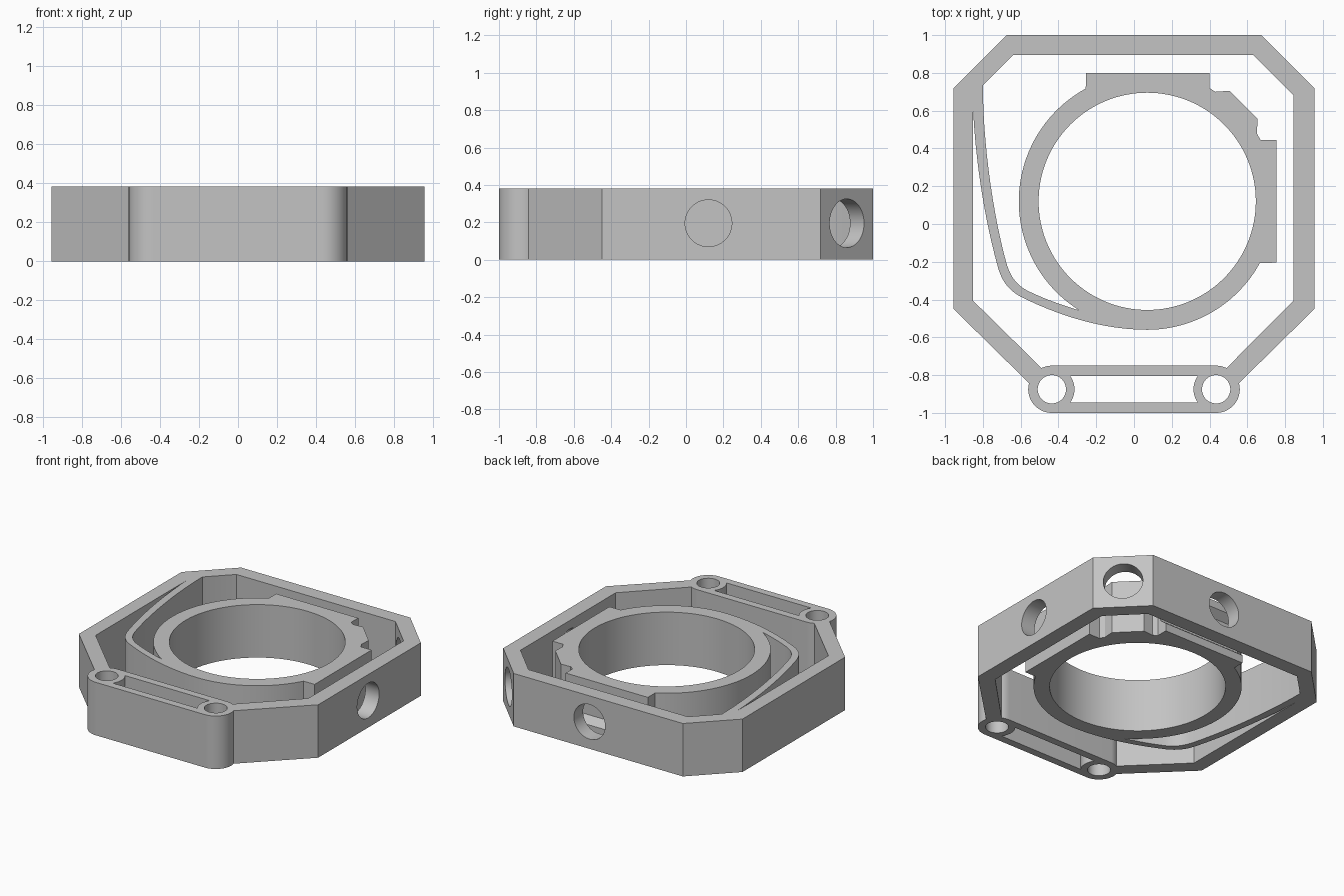
import bpy, bmesh, math
from mathutils import Vector, Matrix
from mathutils.geometry import interpolate_bezier

cube = bpy.data.objects.get("Cube")
if cube:
    bpy.data.objects.remove(cube, do_unlink=True)

H = 0.382                      # height of the whole plate
RING = (0.07, 0.12)            # centre of the lens-like ring
EAR_X, EAR_Y, EAR_R = 0.435, -0.875, 0.125

grey = bpy.data.materials.new("plain_grey")
grey.use_nodes = True
grey.diffuse_color = (0.55, 0.55, 0.55, 1)
grey.node_tree.nodes["Principled BSDF"].inputs["Base Color"].default_value = grey.diffuse_color


def arc(cx, cy, r, a0, a1, n=24):
    angles = [math.radians(a0 + (a1 - a0) * i / n) for i in range(n + 1)]
    return [(cx + r * math.cos(a), cy + r * math.sin(a)) for a in angles]


def circle(cx, cy, r, n=96):
    return arc(cx, cy, r, 0, 360, n)[:-1]


def bezier(*pts, n=14):
    pts = [Vector((x, y, 0)) for x, y in pts]
    return [(p.x, p.y) for p in interpolate_bezier(*pts, n)]


def prism(name, outline, z0=0.0, z1=H, matrix=None):
    """Extrude a flat outline between two heights, then place it."""
    bm = bmesh.new()
    face = bm.faces.new([bm.verts.new((x, y, z0)) for x, y in outline])
    top = bmesh.ops.extrude_face_region(bm, geom=[face])["geom"]
    bmesh.ops.translate(bm, vec=(0, 0, z1 - z0),
                        verts=[g for g in top if isinstance(g, bmesh.types.BMVert)])
    if matrix:
        bm.transform(matrix)
    bmesh.ops.recalc_face_normals(bm, faces=bm.faces)
    mesh = bpy.data.meshes.new(name)
    bm.to_mesh(mesh)
    bm.free()
    mesh.materials.append(grey)
    obj = bpy.data.objects.new(name, mesh)
    bpy.context.collection.objects.link(obj)
    return obj


def cut(target, cutter):
    cutter.hide_render = True
    mod = target.modifiers.new("cut", "BOOLEAN")
    mod.operation, mod.solver, mod.object = "DIFFERENCE", "EXACT", cutter
    activate(target)
    bpy.ops.object.modifier_apply(modifier=mod.name)
    bpy.data.objects.remove(cutter, do_unlink=True)


def activate(obj):
    bpy.ops.object.select_all(action="DESELECT")
    obj.select_set(True)
    bpy.context.view_layer.objects.active = obj


# Outer frame: chamfered box with two rounded ears at the front
frame = prism("outer_frame",
              [(0.955, -0.45), (0.955, 0.72), (0.675, 1), (-0.675, 1), (-0.955, 0.72), (-0.955, -0.45)]
              + arc(-EAR_X, EAR_Y, EAR_R, 165, 270) + arc(EAR_X, EAR_Y, EAR_R, 270, 375))

# Main opening, following the ears along its front edge
cut(frame, prism("opening_cutter",
                 [(0.845, -0.405), (0.845, 0.68), (0.63, 0.895), (-0.64, 0.895), (-0.80, 0.735),
                  (-0.853, 0.63), (-0.853, -0.405)]
                 + arc(-EAR_X, EAR_Y, EAR_R, 116, 90, 6) + arc(EAR_X, EAR_Y, EAR_R, 90, 64, 6),
                 -0.1, H + 0.1))

# Ear holes and the slot between them
for side in (-1, 1):
    cut(frame, prism("ear_hole_cutter", circle(side * EAR_X, EAR_Y, 0.075, 48), -0.1, H + 0.1))
cut(frame, prism("slot_cutter",
                 arc(-EAR_X, EAR_Y, 0.12, -36, 36, 16)
                 + arc(EAR_X, EAR_Y, 0.12, 144, 216, 16), -0.1, H + 0.1))

# Round holes through the back, right and corner walls
for x, y, direction, r in ((RING[0], 0.95, (0, 1, 0), 0.125),
                           (0.90, RING[1], (1, 0, 0), 0.125),
                           (0.78, 0.825, (1, 1, 0), 0.13)):
    turn = Vector(direction).to_track_quat("Z", "Y").to_matrix().to_4x4()
    cut(frame, prism("wall_hole_cutter", circle(0, 0, r, 64), -0.14, 0.14,
                     Matrix.Translation((x, y, 0.195)) @ turn))

# Ring with two flat pads, a corner stop and the curved spring arm
outline = [(0.755, -0.205), (0.755, 0.445), (0.67, 0.445), (0.65, 0.48), (0.655, 0.555),
           (0.505, 0.705), (0.43, 0.70), (0.40, 0.72), (0.40, 0.80), (-0.255, 0.80)]
outline += arc(*RING, 0.68, 118.6, 238, 40)
inner_edge = (bezier((-0.80, 0.735), (-0.80, 0.42), (-0.745, 0.05), (-0.68, -0.19))
              + bezier((-0.68, -0.19), (-0.66, -0.27), (-0.63, -0.315), (-0.57, -0.35))[1:]
              + bezier((-0.57, -0.35), (-0.48, -0.395), (-0.38, -0.43), (-0.29, -0.457))[1:-1])
outline += inner_edge[::-1]
outline += bezier((-0.853, 0.63), (-0.84, 0.33), (-0.79, 0.02), (-0.72, -0.23))
outline += bezier((-0.72, -0.23), (-0.70, -0.30), (-0.665, -0.35), (-0.60, -0.385))[1:]
outline += bezier((-0.60, -0.385), (-0.42, -0.475), (-0.18, -0.56), (0.07, -0.56))[1:]
outline += arc(*RING, 0.68, 270, 331.4)[1:]
ring = prism("ring_with_spring_arm", outline)
cut(ring, prism("bore_cutter", circle(*RING, 0.575, 128), -0.1, H + 0.1))

# Tapered groove along each pad: profile is (outward, height)
groove = [(0.627, 0.10), (0.627, 0.285), (0.727, 0.385 - 0.02), (0.727, 0.02)]
for angle in (0, 90):
    # local x -> outward, local y -> up, local z -> along the pad
    axes = Matrix(((1, 0, 0, 0), (0, 0, 1, 0), (0, 1, 0, 0), (0, 0, 0, 1)))
    place = Matrix.Translation((*RING, 0)) @ Matrix.Rotation(math.radians(angle), 4, "Z")
    cut(ring, prism("groove_cutter", groove, -0.36, 0.36, place @ axes))

for obj in (frame, ring):
    activate(obj)
    bpy.ops.object.shade_smooth_by_angle(angle=math.radians(25))
